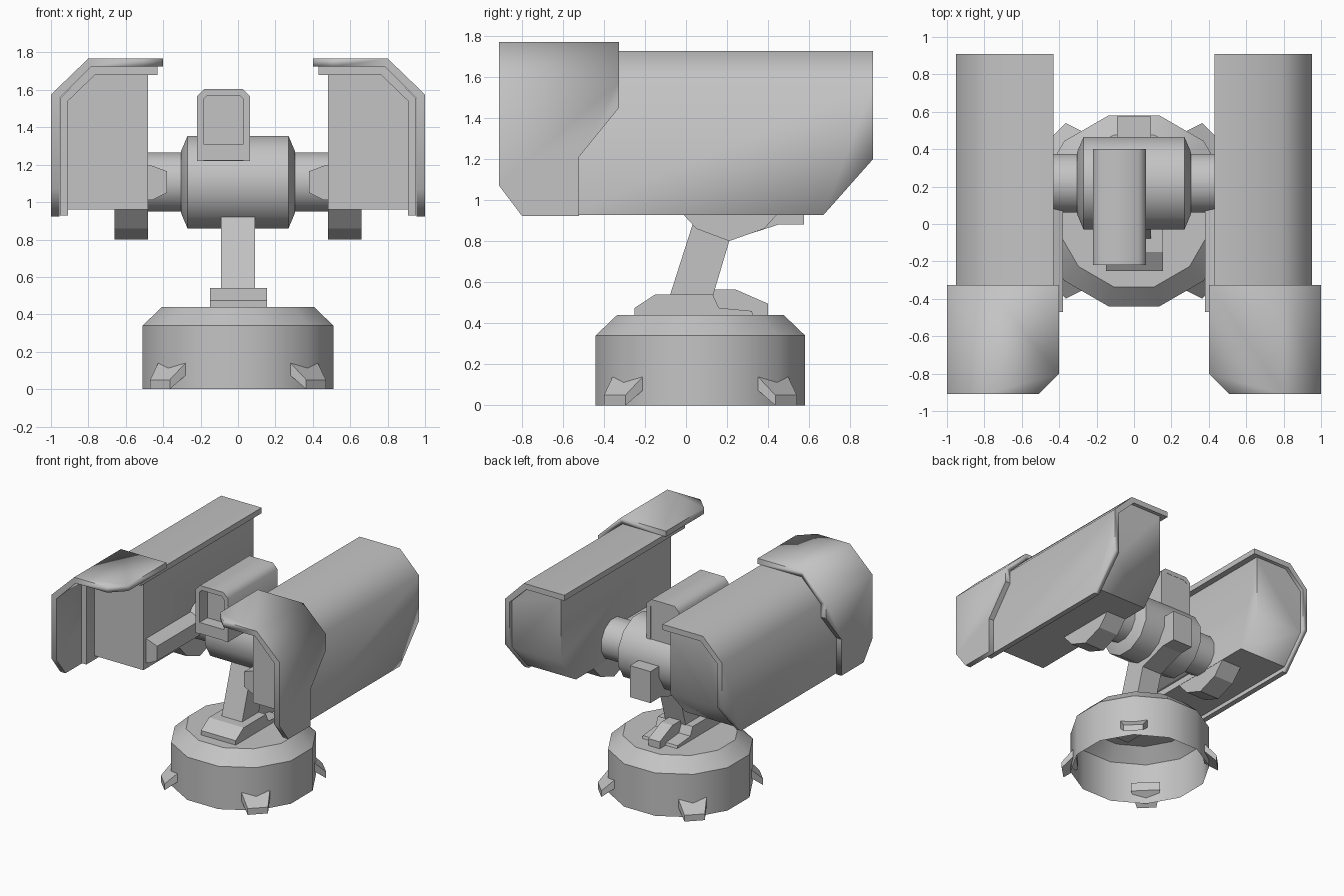
import bpy, bmesh, math
from mathutils import Matrix, Vector

cube = bpy.data.objects.get("Cube")
if cube:
    bpy.data.objects.remove(cube)

grey = bpy.data.materials.new("plain grey")
grey.use_nodes = True
COLOR = (0.55, 0.55, 0.55, 1)
grey.diffuse_color = COLOR
grey.node_tree.nodes["Principled BSDF"].inputs["Base Color"].default_value = COLOR


def activate(obj):
    bpy.ops.object.select_all(action='DESELECT')
    obj.select_set(True)
    bpy.context.view_layer.objects.active = obj


def make(name, bm, angle=35):
    bmesh.ops.recalc_face_normals(bm, faces=bm.faces)
    mesh = bpy.data.meshes.new(name)
    bm.to_mesh(mesh)
    bm.free()
    mesh.materials.append(grey)
    obj = bpy.data.objects.new(name, mesh)
    bpy.context.collection.objects.link(obj)
    activate(obj)
    bpy.ops.object.shade_smooth_by_angle(angle=math.radians(angle))
    return obj


def prism(name, profile, lo, hi, axis, angle=35):
    """Extrude a 2D outline between lo and hi along one axis."""
    place = {'x': lambda a, b, h: (h, a, b),
             'y': lambda a, b, h: (a, h, b),
             'z': lambda a, b, h: (a, b, h)}[axis]
    bm = bmesh.new()
    face = bm.faces.new([bm.verts.new(place(a, b, lo)) for a, b in profile])
    ext = bmesh.ops.extrude_face_region(bm, geom=[face], use_keep_orig=True)
    shift = Vector(place(0, 0, hi - lo))
    for v in ext["geom"]:
        if isinstance(v, bmesh.types.BMVert):
            v.co += shift
    return make(name, bm, angle)


def lathe(name, profile, center, along_x=False, sides=12):
    """Revolve (radius, height) points with flats facing the main axes."""
    bm = bmesh.new()
    rings = []
    for r, h in profile:
        ring = []
        for i in range(sides):
            t = (i + 0.5) * math.tau / sides
            u, v = r * math.cos(t), r * math.sin(t)
            co = (h, u, v) if along_x else (u, v, h)
            ring.append(bm.verts.new(Vector(co) + Vector(center)))
        rings.append(ring)
    for a, b in zip(rings, rings[1:]):
        for i in range(sides):
            j = (i + 1) % sides
            bm.faces.new((a[i], a[j], b[j], b[i]))
    bmesh.ops.remove_doubles(bm, verts=bm.verts, dist=0.0001)
    return make(name, bm)


def intersect(obj, cutter):
    cutter.hide_render = True
    mod = obj.modifiers.new("trim", 'BOOLEAN')
    mod.operation, mod.solver, mod.object = 'INTERSECT', 'EXACT', cutter
    activate(obj)
    bpy.ops.object.modifier_apply(modifier=mod.name)
    bpy.data.objects.remove(cutter)


def mirror(obj):
    obj.modifiers.new("mirror", 'MIRROR')


# Hollow base drum, open underneath
lathe("base_drum", [(.528, 0), (.528, .34), (.42, .44), (0, .44)], (0, .07, 0))

# Four tapered feet on the diagonals
for k, side in enumerate(("back_left", "back_right", "front_right", "front_left")):
    bm = bmesh.new()
    rows = [[bm.verts.new((r, s * w, z)) for s in (-1, 1)]
            for r, w, z in ((.48, .11, .16), (.59, .074, .05), (.59, .074, 0), (.48, .11, .09))]
    for a, b in zip(rows, rows[1:] + rows[:1]):
        bm.faces.new((a[0], a[1], b[1], b[0]))
    for s in (0, 1):
        bm.faces.new([row[s] for row in rows])
    bm.transform(Matrix.Translation((0, .07, 0)) @ Matrix.Rotation(math.radians(45 + 90 * k), 4, 'Z'))
    make("foot_" + side, bm)

# Mounting plate, rear clamp and leaning strut
prism("mount_plate", [(-.25, .43), (-.25, .475), (-.15, .54), (.13, .54),
                      (.16, .475), (.32, .46), (.33, .43)], -.15, .155, 'x', 20)
prism("mount_clamp", [(.1, .43), (.1, .565), (.24, .565), (.4, .495), (.4, .43)], -.05, .05, 'x', 20)
prism("strut", [(-.08, .53), (.13, .53), (.27, 1), (.07, 1)], -.09, .09, 'x')
prism("rear_arm", [(.2, .8), (.45, .88), (.575, .88), (.575, 1.13), (.2, 1.13)], -.09, .09, 'x', 15)

# Central hub and cross shaft
AXIS = (0, .218, 1.107)
lathe("hub", [(0, -.305), (.17, -.305), (.256, -.27),
              (.256, .27), (.17, .305), (0, .305)], AXIS, True)
lathe("cross_shaft", [(0, -.52), (.163, -.52), (.163, .52), (0, .52)], AXIS, True)

# Sight: hood shell, recessed core and lower lip
prism("sight_hood", [(-.22, 1.22), (-.22, 1.565), (-.18, 1.605), (.025, 1.605), (.065, 1.565),
                     (.065, 1.22), (.03, 1.22), (.03, 1.55), (.01, 1.57), (-.165, 1.57),
                     (-.185, 1.55), (-.185, 1.22)], -.22, .4, 'y', 50)
prism("sight_core", [(-.19, 1.22), (-.19, 1.575), (.035, 1.575), (.035, 1.22)], -.12, .398, 'y')
prism("sight_lip", [(-.19, 1.222), (-.19, 1.31), (.035, 1.31), (.035, 1.222)], -.218, 0, 'y')

# Pod core
core = prism("pod_core", [(.48, .96), (.48, 1.68), (.765, 1.68), (.91, 1.54), (.91, .96)],
             -.5, .88, 'y')
intersect(core, prism("core_trim", [(-.6, .9), (-.6, 1.8), (1, 1.8), (1, 1.31), (.64, .9)], 0, 1.2, 'x'))
mirror(core)

# Rear armour shell with a clipped lower back corner
rear = prism("rear_armour", [(.43, 1.68), (.43, 1.724), (.785, 1.724), (.953, 1.555),
                             (.953, .928), (.91, .928), (.91, 1.54), (.765, 1.68)],
             -.6, .91, 'y', 50)
intersect(rear, prism("rear_trim", [(-.7, .9), (-.7, 1.8), (1, 1.8), (1, 1.3), (.645, .9)], 0, 1.2, 'x'))
mirror(rear)

# Front armour shell with stepped rear edge and clipped front corners
front = prism("front_armour", [(.402, 1.724), (.402, 1.768), (.8, 1.768), (1, 1.575),
                               (1, .922), (.955, .922), (.955, 1.555), (.787, 1.724)],
              -.91, -.2, 'y', 50)
intersect(front, prism("front_trim", [(-1, 1.19), (-1, 1.9), (-.325, 1.9), (-.325, 1.45),
                                      (-.52, 1.21), (-.52, .8), (-.706, .8)], 0, 1.2, 'x'))
intersect(front, prism("corner_trim", [(.3, -.7), (.61, -1.01), (1.2, -1.01), (1.2, 0), (.3, 0)],
                       .5, 2, 'z'))
mirror(front)

# Inner side rails and under-pod brackets
mirror(prism("side_rail", [(.5, 1.01), (.5, 1.2), (.46, 1.195), (.38, 1.165), (.38, 1.05), (.46, 1.01)],
             -.47, .1, 'y', 20))
mirror(prism("under_bracket", [(-.05, .97), (.05, .86), (.21, .8), (.38, .86), (.48, .97)],
             .482, .66, 'x', 20))
